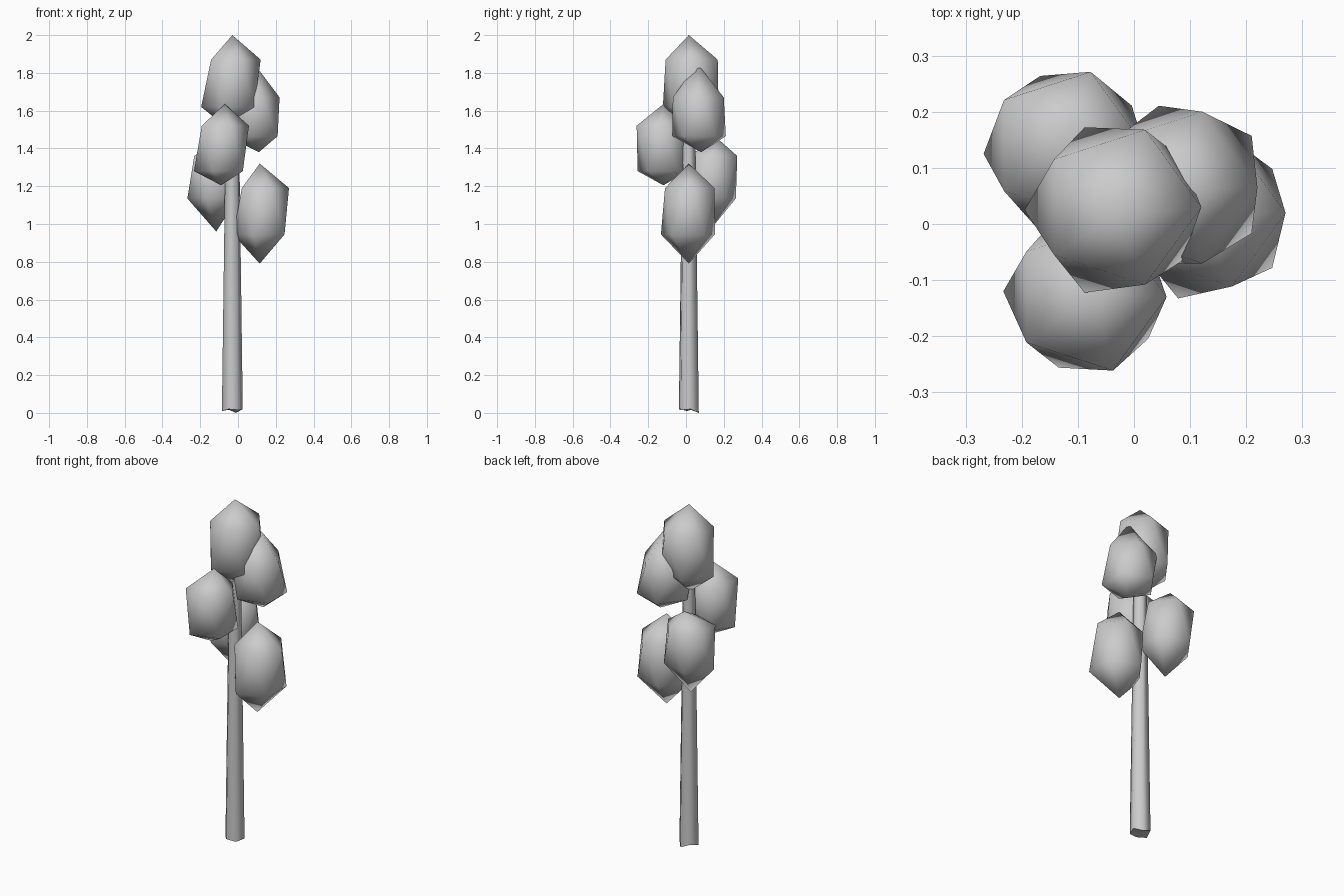
import bpy, bmesh
from math import cos, sin, radians

if "Cube" in bpy.data.objects:
    bpy.data.objects.remove(bpy.data.objects["Cube"])


def finish(name, bm, smooth_angle):
    bmesh.ops.recalc_face_normals(bm, faces=bm.faces)
    mesh = bpy.data.meshes.new(name)
    bm.to_mesh(mesh)
    bm.free()
    obj = bpy.data.objects.new(name, mesh)
    bpy.context.collection.objects.link(obj)
    bpy.ops.object.select_all(action='DESELECT')
    obj.select_set(True)
    bpy.context.view_layer.objects.active = obj
    bpy.ops.object.shade_smooth_by_angle(angle=radians(smooth_angle))


def ring(bm, centre, r, sides, phase=0.0, jitter=None):
    x, y, z = centre
    verts = []
    for i in range(sides):
        a = radians(phase + 360 * i / sides)
        dz = jitter[i] if jitter else 0
        verts.append(bm.verts.new((x + r * cos(a), y + r * sin(a), z + dz)))
    return verts


def leaf_clump(name, top, upper, r_up, lower, r_low, bottom):
    # stretched icosahedron: two poles and two staggered five-point rings
    bm = bmesh.new()
    t, b = bm.verts.new(top), bm.verts.new(bottom)
    u = ring(bm, upper, r_up, 5)
    l = ring(bm, lower, r_low, 5, 36)
    for i in range(5):
        j = (i + 1) % 5
        bm.faces.new((t, u[i], u[j]))
        bm.faces.new((u[i], l[i], u[j]))
        bm.faces.new((u[j], l[i], l[j]))
        bm.faces.new((b, l[j], l[i]))
    finish(name, bm, 75)


# foliage clumps
leaf_clump("top_foliage", (-.03, .015, 2.0), (-.025, .03, 1.87), .145,
           (-.04, .025, 1.62), .155, (-.035, .02, 1.49))
leaf_clump("right_upper_foliage", (.085, .06, 1.85), (.078, .065, 1.67), .142,
           (.09, .07, 1.465), .148, (.11, .08, 1.38))
leaf_clump("front_foliage", (-.07, -.12, 1.635), (-.08, -.13, 1.52), .138,
           (-.09, -.12, 1.28), .143, (-.09, -.12, 1.205))
leaf_clump("back_left_foliage", (-.11, .17, 1.45), (-.12, .14, 1.36), .138,
           (-.122, .125, 1.135), .146, (-.115, .12, .96))
leaf_clump("right_lower_foliage", (.115, .015, 1.32), (.132, .02, 1.19), .138,
           (.125, .01, .945), .15, (.115, .015, .79))

# tapered trunk with a slightly uneven foot
bm = bmesh.new()
foot = ring(bm, (-.03, .015, 0), .056, 6, 10, (.02, .0, .025, .01, .02, .015))
tip = ring(bm, (-.03, .015, 1.66), .034, 6, 10)
for i in range(6):
    j = (i + 1) % 6
    bm.faces.new((foot[i], foot[j], tip[j], tip[i]))
bm.faces.new(tip)
hub = bm.verts.new((-.03, .015, .02))
for i in range(6):
    bm.faces.new((hub, foot[(i + 1) % 6], foot[i]))
finish("trunk", bm, 65)
